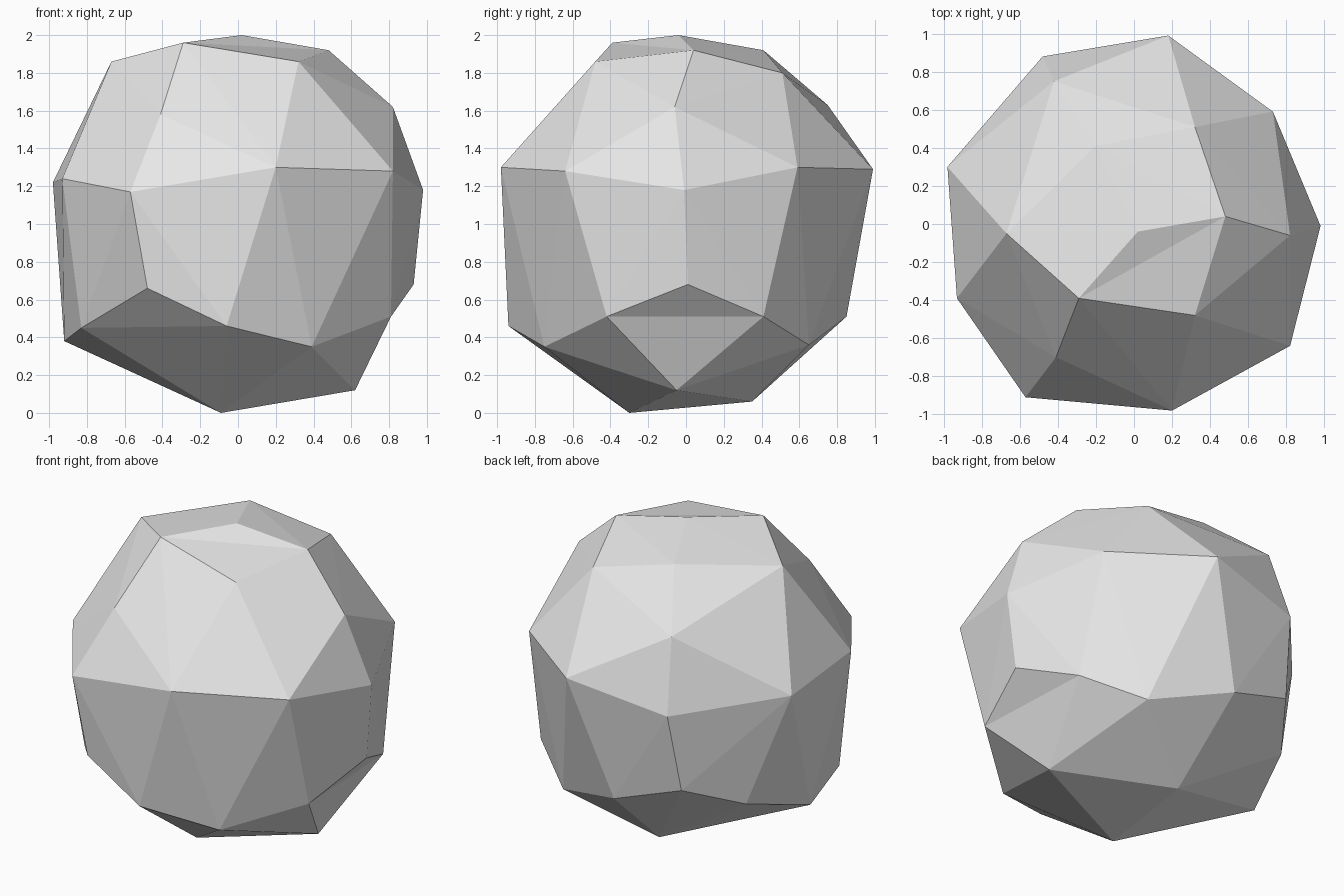
import bpy
import bmesh
from mathutils import Vector

# Remove only the default object
default_object = bpy.data.objects.get("Cube")
if default_object:
    bpy.data.objects.remove(default_object, do_unlink=True)


def make_material(name, colour):
    material = bpy.data.materials.new(name)
    material.use_nodes = True
    material.diffuse_color = colour
    material.node_tree.nodes["Principled BSDF"].inputs["Base Color"].default_value = colour
    return material


def add_corners(bm, corners):
    return [bm.verts.new(Vector(corner)) for corner in corners]


def swap_diagonal(bm, start, end):
    """Turn the ridge between two corners into a shallow chipped hollow."""
    edge = bm.edges.get((start, end))
    if edge and len(edge.link_faces) == 2:
        bmesh.utils.edge_rotate(edge, True)


stone_grey = make_material("stone_grey", (0.8, 0.8, 0.8, 1.0))
bm = bmesh.new()

# Crown: the peak and the corners around it
crown = add_corners(bm, [
    (.02, -.04, 2), (.48, .04, 1.92), (.32, -.48, 1.86), (-.29, -.39, 1.96),
    (-.67, -.05, 1.86), (-.2, .41, 1.92), (.32, .51, 1.8),
])

# Shoulder: the few corners between crown and waist
shoulder = add_corners(bm, [
    (.82, -.06, 1.62), (-.41, -.7, 1.58), (-.42, .75, 1.63),
])

# Waist: the widest ring
waist = add_corners(bm, [
    (.98, -.01, 1.18), (.82, -.64, 1.28), (.2, -.98, 1.3),
    (-.57, -.91, 1.17), (-.93, -.39, 1.24), (-.98, .3, 1.22),
    (-.48, .88, 1.17), (.18, .99, 1.29), (.73, .59, 1.3),
])

# Skirt: the lower ring where the sides turn under
skirt = add_corners(bm, [
    (.93, .01, .68), (.81, -.42, .51), (.39, -.75, .35), (-.06, -.94, .46),
    (-.48, -.88, .66), (-.83, -.41, .45), (-.92, .02, .38),
    (-.76, .46, .51), (-.52, .79, .66), (-.07, .85, .51),
    (.44, .65, .36), (.77, .41, .51),
])

# Base: the three corners it rests on
base = add_corners(bm, [(.62, -.05, .12), (-.09, -.3, 0), (-.05, .35, .06)])

# Wrap all corners in flat facets, then chip the two hollow spots
bmesh.ops.convex_hull(bm, input=bm.verts[:])
swap_diagonal(bm, crown[0], crown[2])
swap_diagonal(bm, skirt[0], base[0])
bmesh.ops.recalc_face_normals(bm, faces=bm.faces[:])

# Rock object, flat shaded
mesh = bpy.data.meshes.new("rock")
bm.to_mesh(mesh)
bm.free()
mesh.materials.append(stone_grey)
for polygon in mesh.polygons:
    polygon.use_smooth = False
rock = bpy.data.objects.new("rock", mesh)
bpy.context.collection.objects.link(rock)
